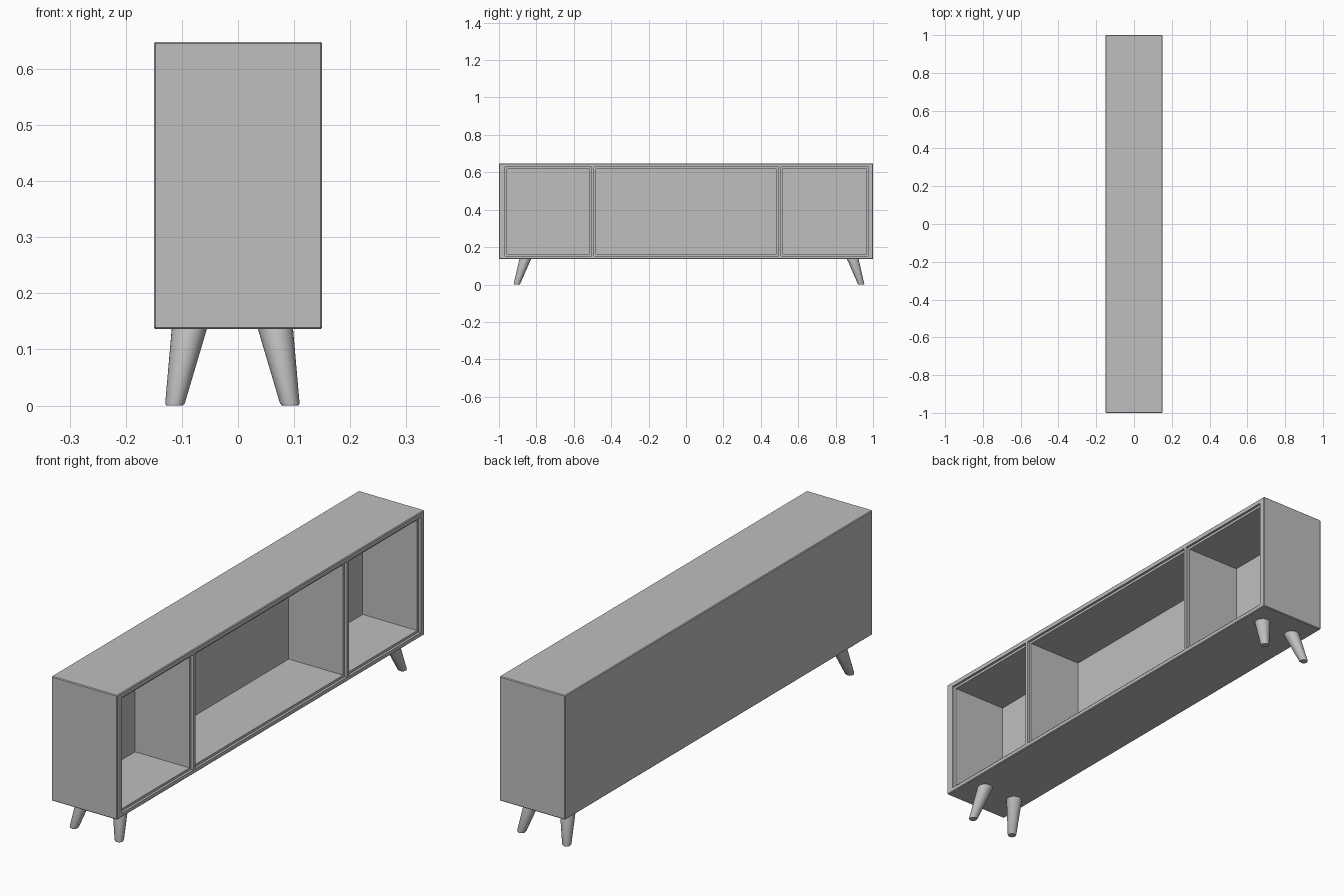
import bpy
import bmesh
from mathutils import Vector

cube = bpy.data.objects.get("Cube")
if cube:
    bpy.data.objects.remove(cube, do_unlink=True)

grey = bpy.data.materials.new("plain grey")
grey.use_nodes = True
colour = (0.52, 0.52, 0.52, 1)
grey.diffuse_color = colour
grey.node_tree.nodes["Principled BSDF"].inputs["Base Color"].default_value = colour

BOTTOM, TOP = 0.136, 0.648
FRONT, BACK = 0.15, -0.15
PANEL = -0.108          # inner face of the back panel
RIM = 0.01              # width and depth of the rebate round each opening


def add_object(name, bm):
    mesh = bpy.data.meshes.new(name)
    bm.to_mesh(mesh)
    bm.free()
    mesh.materials.append(grey)
    obj = bpy.data.objects.new(name, mesh)
    bpy.context.collection.objects.link(obj)
    return obj


def box(name, low, high, bevel=0):
    low, high = Vector(low), Vector(high)
    bm = bmesh.new()
    bmesh.ops.create_cube(bm, size=1)
    bmesh.ops.scale(bm, vec=high - low, verts=bm.verts)
    bmesh.ops.translate(bm, vec=(low + high) / 2, verts=bm.verts)
    if bevel:
        bmesh.ops.bevel(bm, geom=bm.edges[:], offset=bevel, segments=1, affect='EDGES')
    return add_object(name, bm)


def cut(target, cutter):
    cutter.hide_render = True
    mod = target.modifiers.new("opening", 'BOOLEAN')
    mod.operation = 'DIFFERENCE'
    mod.solver = 'EXACT'
    mod.object = cutter
    bpy.context.view_layer.objects.active = target
    bpy.ops.object.modifier_apply(modifier=mod.name)
    bpy.data.objects.remove(cutter, do_unlink=True)


# Cabinet body with three open compartments, each with a stepped rim
body = box("cabinet_body", (BACK, -1, BOTTOM), (FRONT, 1, TOP), bevel=0.003)
low_z, high_z = 0.153, 0.628
for y0, y1 in ((-0.968, -0.505), (-0.492, 0.494), (0.507, 0.975)):
    cut(body, box("rim_cutter", (FRONT - RIM, y0, low_z), (FRONT + 0.1, y1, high_z)))
    cut(body, box("opening_cutter", (PANEL, y0 + RIM, low_z + RIM),
                  (FRONT + 0.1, y1 - RIM, high_z - RIM)))


# Splayed tapered legs with softened feet
def leg(name, top, foot):
    bm = bmesh.new()
    rings = []
    for t, radius in ((0, 0.0315), (0.97, 0.0175), (1, 0.015)):
        centre = Vector(top).lerp(Vector(foot), t)
        made = bmesh.ops.create_circle(bm, segments=32, radius=radius)["verts"]
        bmesh.ops.translate(bm, vec=centre, verts=made)
        rings.append(made)
    for upper, lower in zip(rings, rings[1:]):
        for i in range(len(upper)):
            j = (i + 1) % len(upper)
            bm.faces.new((upper[i], upper[j], lower[j], lower[i]))
    bm.faces.new(rings[0])
    bm.faces.new(rings[-1])
    bmesh.ops.recalc_face_normals(bm, faces=bm.faces)
    obj = add_object(name, bm)
    bpy.ops.object.select_all(action='DESELECT')
    obj.select_set(True)
    bpy.context.view_layer.objects.active = obj
    bpy.ops.object.shade_smooth_by_angle()


CX, CY = -0.01, 0.016   # centre of the leg layout
for end, sy in (("front", -1), ("back", 1)):
    for side, sx in (("right", -1), ("left", 1)):
        leg(f"{end}_{side}_leg",
            (CX + sx * 0.0765, CY + sy * 0.875, BOTTOM + 0.002),
            (CX + sx * 0.103, CY + sy * 0.921, 0))
